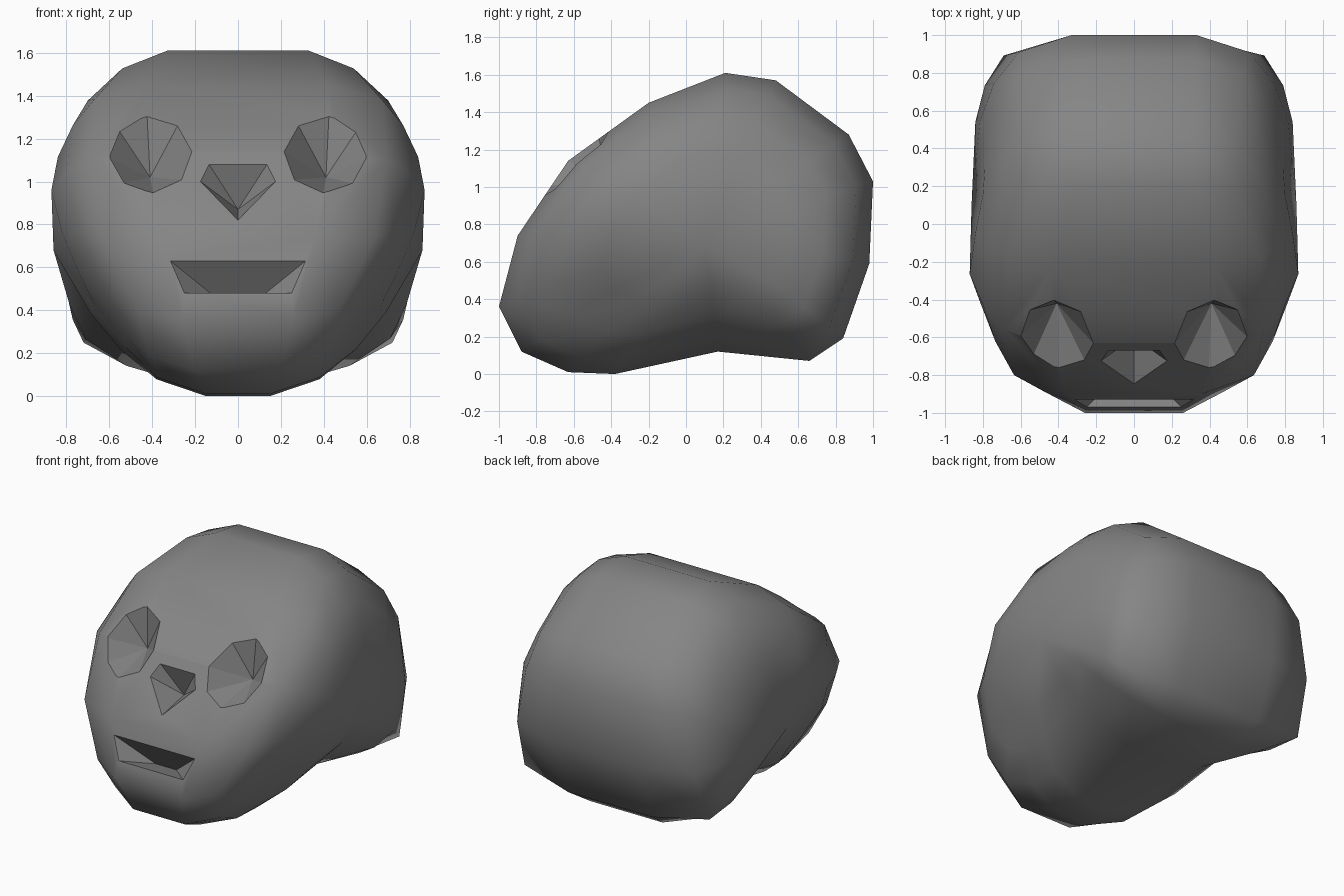
import bpy, bmesh, math
from mathutils import Vector

if "Cube" in bpy.data.objects:
    bpy.data.objects.remove(bpy.data.objects["Cube"])

# Side profile: y, z, then half-widths of the four rings, outer to inner
PROFILE = [
    (-1.00, 0.36, 0.26, 0.47, 0.61, 0.74), (-0.90, 0.74, 0.36, 0.635, 0.735, 0.82),
    (-0.63, 1.14, 0.48, 0.69, 0.80, 0.87), (-0.20, 1.45, 0.42, 0.67, 0.77, 0.84),
    (0.21, 1.61, 0.33, 0.54, 0.70, 0.80), (0.48, 1.57, 0.33, 0.54, 0.69, 0.79),
    (0.87, 1.28, 0.33, 0.58, 0.70, 0.79), (1.00, 1.03, 0.33, 0.61, 0.74, 0.815),
    (0.98, 0.59, 0.33, 0.69, 0.79, 0.84), (0.84, 0.19, 0.33, 0.72, 0.77, 0.80),
    (0.66, 0.07, 0.28, 0.52, 0.71, 0.785), (0.17, 0.12, 0.20, 0.42, 0.58, 0.72),
    (-0.38, 0.00, 0.15, 0.38, 0.55, 0.69), (-0.63, 0.01, 0.15, 0.38, 0.52, 0.66),
    (-0.88, 0.12, 0.20, 0.41, 0.53, 0.68),
]
CY, CZ = 0.10, 0.78
SCALES = (1.0, 0.90, 0.72, 0.50)

grey = bpy.data.materials.new("dark_grey")
grey.diffuse_color = (0.235, 0.235, 0.235, 1)
grey.use_nodes = True
grey.node_tree.nodes["Principled BSDF"].inputs["Base Color"].default_value = grey.diffuse_color


def finish(bm, name, smooth):
    bmesh.ops.recalc_face_normals(bm, faces=bm.faces)
    for f in bm.faces:
        f.smooth = smooth
    mesh = bpy.data.meshes.new(name)
    bm.to_mesh(mesh)
    bm.free()
    mesh.materials.append(grey)
    ob = bpy.data.objects.new(name, mesh)
    bpy.context.collection.objects.link(ob)
    return ob


def build_head():
    bm = bmesh.new()

    def ring(k, side):
        s = SCALES[k]
        return [bm.verts.new((side * p[2 + k], CY + (p[0] - CY) * s, CZ + (p[1] - CZ) * s))
                for p in PROFILE]

    rings = [ring(k, 1) for k in (3, 2, 1, 0)] + [ring(k, -1) for k in range(4)]
    n = len(PROFILE)
    for a, b in zip(rings, rings[1:]):
        for i in range(n):
            j = (i + 1) % n
            bm.faces.new((a[i], a[j], b[j], b[i]))
    # Close each temple with a shallow fan
    for side, r in ((1, rings[0]), (-1, rings[-1])):
        c = bm.verts.new((side * 0.86, CY, 0.68))
        for i in range(n):
            bm.faces.new((r[i], r[(i + 1) % n], c))
    return finish(bm, "head", True)


def face_y(x, z):
    """Depth of the face surface at a front-view position."""
    if z < 0.74:
        y = -1 + (z - 0.36) * 0.263
    elif z < 1.14:
        y = -0.90 + (z - 0.74) * 0.675
    else:
        y = -0.63 + (z - 1.14) * 1.39
    return y + 0.3 * max(0, abs(x) - 0.45)


def carve(head, name, rim, inner):
    """Cut a faceted hollow running from a rim on the face to its inner points."""
    bm = bmesh.new()
    inner = [Vector(p) for p in inner]
    for p in inner:
        bm.verts.new(p)
    for x, z in rim:
        v = Vector((x, face_y(x, z), z))
        near = min(inner, key=lambda p: (p - v).length)
        bm.verts.new(near + (v - near) * 1.4)
    bmesh.ops.convex_hull(bm, input=bm.verts)
    cutter = finish(bm, name, False)
    cutter.hide_render = True
    cutter.hide_viewport = True
    mod = head.modifiers.new(name, 'BOOLEAN')
    mod.operation = 'DIFFERENCE'
    mod.solver = 'EXACT'
    mod.object = cutter


head = build_head()

# Eye sockets: eight-sided cones
for side in (1, -1):
    rim = []
    for i in range(8):
        a = math.radians(86 + 45 * i)
        rim.append((side * (0.41 + 0.195 * math.cos(a)), 1.125 + 0.178 * math.sin(a)))
    carve(head, "eye_socket_cutter", rim, [(side * 0.41, -0.42, 1.02)])

# Nose hollow: five-sided pyramid
carve(head, "nose_cutter",
      [(-0.135, 1.08), (0.135, 1.08), (0.175, 1.0), (0, 0.82), (-0.175, 1.0)],
      [(0, -0.60, 0.87)])

# Mouth: wedge narrowing inwards
carve(head, "mouth_cutter",
      [(-0.315, 0.63), (0.315, 0.63), (0.25, 0.48), (-0.25, 0.48)],
      [(-0.08, -0.80, 0.44), (0.08, -0.80, 0.44)])
